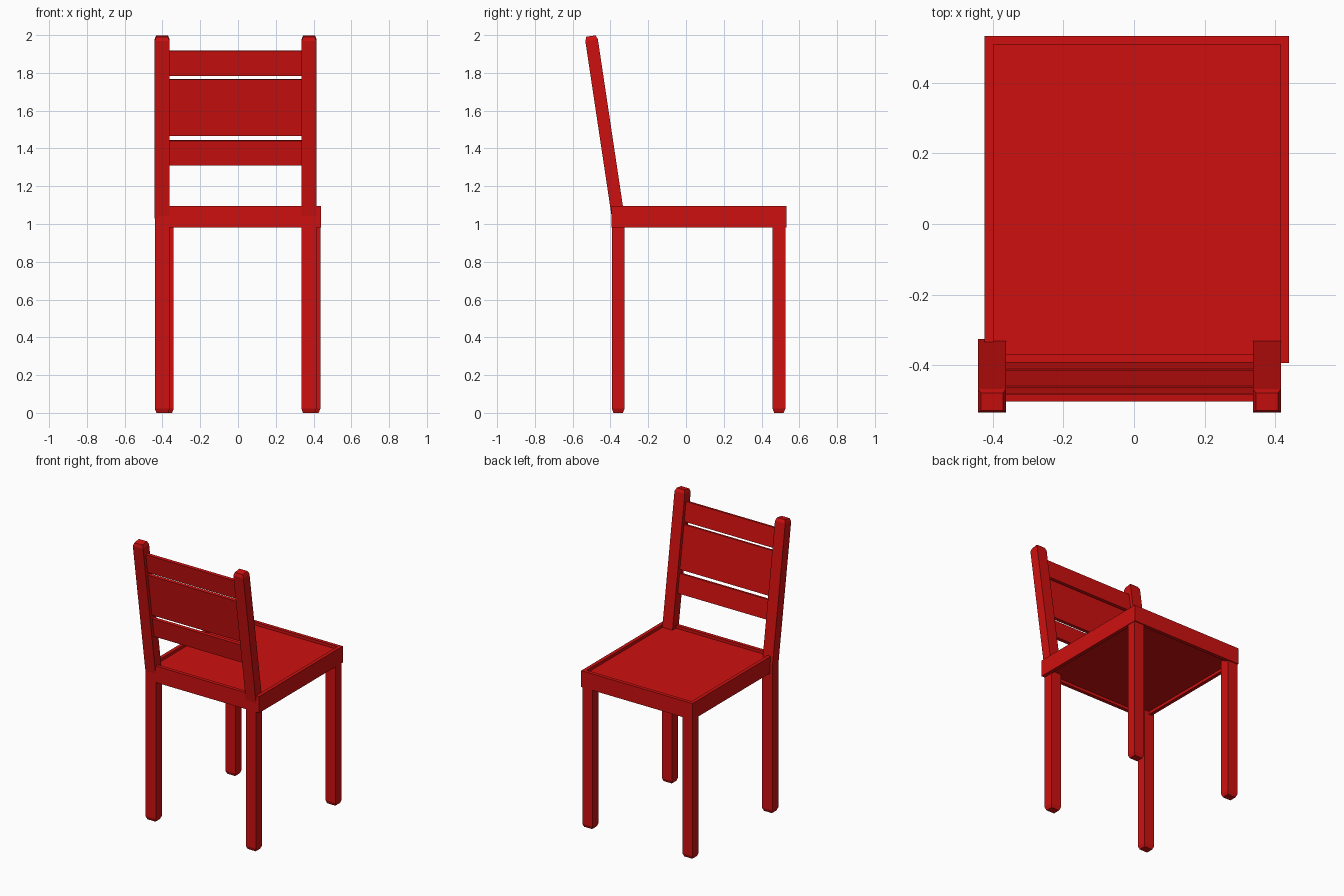
import bpy, bmesh, math
from mathutils import Matrix, Vector

old = bpy.data.objects.get("Cube")
if old:
    bpy.data.objects.remove(old, do_unlink=True)

red = bpy.data.materials.new("red_paint")
red.use_nodes = True
RED = (0.62, 0.005, 0.005, 1)
red.diffuse_color = RED
red.node_tree.nodes["Principled BSDF"].inputs["Base Color"].default_value = RED

SLOPE = 0.15                      # backward lean of the backrest
LEAN = math.atan(SLOPE)


def back_y(z):
    """Centre line of the leaning backrest."""
    return -0.368 - SLOPE * (z - 1.095)


def finish(name, bm, matrix=Matrix()):
    bmesh.ops.recalc_face_normals(bm, faces=bm.faces)
    mesh = bpy.data.meshes.new(name)
    bm.to_mesh(mesh)
    bm.free()
    mesh.materials.append(red)
    ob = bpy.data.objects.new(name, mesh)
    ob.matrix_world = matrix
    bpy.context.collection.objects.link(ob)
    return ob


def box(size, center=(0, 0, 0)):
    bm = bmesh.new()
    bmesh.ops.create_cube(bm, size=1)
    bmesh.ops.scale(bm, vec=size, verts=bm.verts)
    bmesh.ops.translate(bm, vec=center, verts=bm.verts)
    return bm


def end_face(bm, sign):
    bm.normal_update()
    return max(bm.faces, key=lambda f: f.normal.z * sign)


def taper_end(bm, sign, inset=0.012, height=0.022):
    """Chamfer one end of a square bar without lengthening it."""
    face = end_face(bm, sign)
    bmesh.ops.translate(bm, vec=(0, 0, -sign * height), verts=face.verts)
    bmesh.ops.inset_region(bm, faces=[face], thickness=inset)
    bmesh.ops.translate(bm, vec=(0, 0, sign * height), verts=face.verts)


# Seat: a slab with a shallow recess inside a rim, above and below
seat = box((0.862, 0.926, 0.115), (0.008, 0.069, 1.038))
for sign in (1, -1):
    face = end_face(seat, sign)
    bmesh.ops.inset_region(seat, faces=[face], thickness=0.035)
    rim = bmesh.ops.extrude_discrete_faces(seat, faces=[face])["faces"][0]
    bmesh.ops.translate(seat, vec=(0, 0, -sign * 0.02), verts=rim.verts)
finish("seat", seat)

# Legs: the pair under the backrest sits slightly to one side of the other pair
BAR_X, BAR_Y, LEG_TOP = 0.079, 0.067, 1.04
for pair, y, shift in (("backrest", -0.359, -0.013), ("far", 0.492, 0.008)):
    for side, s in (("left", 1), ("right", -1)):
        leg = box((BAR_X, BAR_Y, LEG_TOP), (0, 0, LEG_TOP / 2))
        taper_end(leg, -1)
        finish(f"{pair}_leg_{side}", leg,
               Matrix.Translation((shift + s * 0.388, y, 0)))

# Leaning backrest posts
POST_BASE, POST_TOP = 1.035, 1.995
length = (POST_TOP - POST_BASE) / math.cos(LEAN)
for side, s in (("left", 1), ("right", -1)):
    post = box((BAR_X, BAR_Y, length), (0, 0, length / 2))
    taper_end(post, 1)
    place = Matrix.Translation((-0.013 + s * 0.389, back_y(POST_BASE), POST_BASE))
    finish(f"backrest_post_{side}", post, place @ Matrix.Rotation(LEAN, 4, "X"))

# Backrest slats between the posts
for name, low, high in (("lower", 1.31, 1.442), ("middle", 1.468, 1.766),
                        ("upper", 1.785, 1.918)):
    mid = (low + high) / 2
    slat = box((0.72, 0.021, (high - low) / math.cos(LEAN)))
    place = Matrix.Translation(Vector((-0.013, back_y(mid), mid)))
    finish(f"{name}_slat", slat, place @ Matrix.Rotation(LEAN, 4, "X"))
